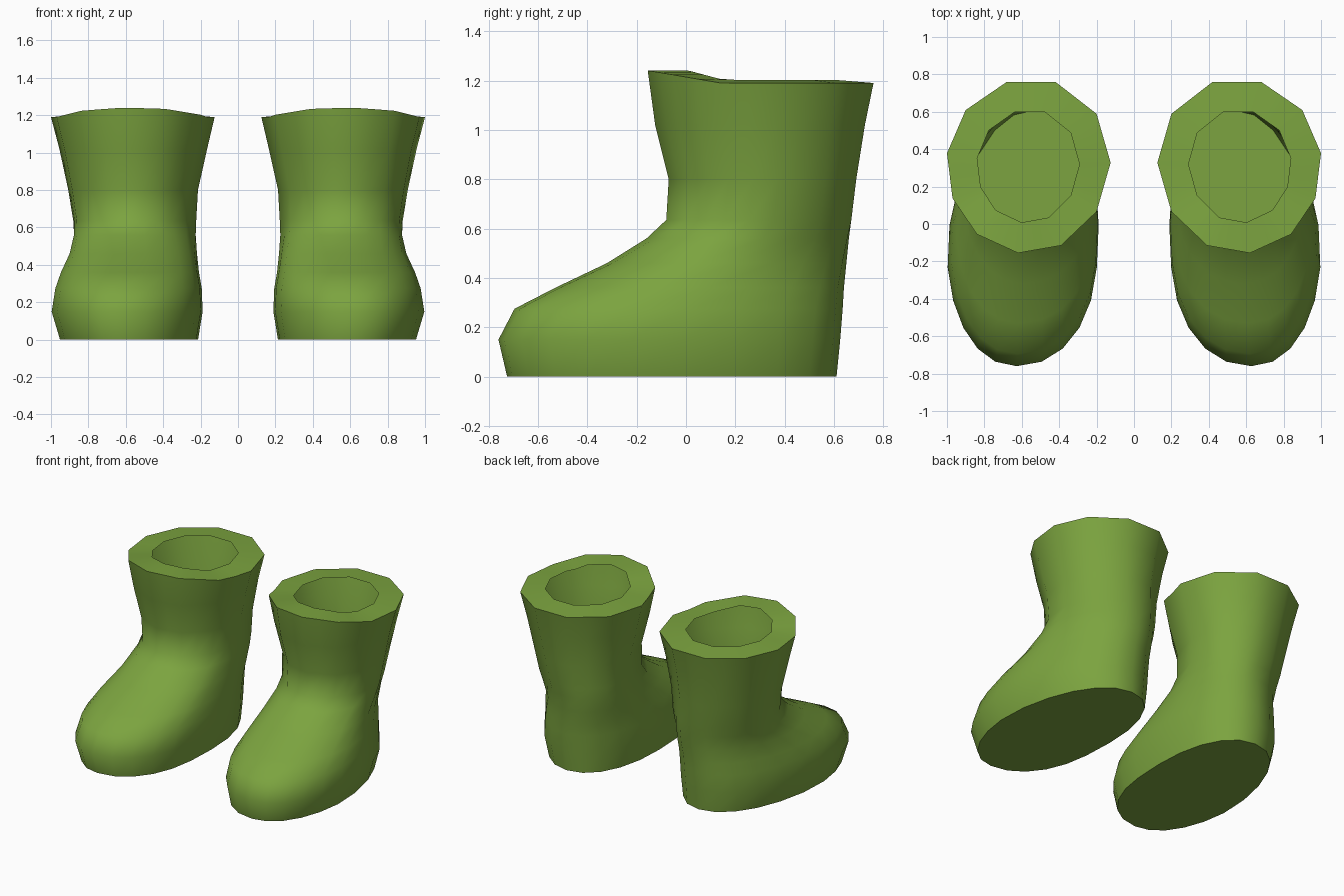
import bpy, bmesh, math

if "Cube" in bpy.data.objects:
    bpy.data.objects.remove(bpy.data.objects["Cube"])

green = bpy.data.materials.new("boot green")
green.diffuse_color = (0.2, 0.37, 0.05, 1)
green.use_nodes = True
green.node_tree.nodes["Principled BSDF"].inputs["Base Color"].default_value = green.diffuse_color

# Eleven-sided cuff outline of the right-hand boot, starting at the front
RIM = [(.62, -.15), (.84, -.05), (.97, .14), (1.0, .38), (.90, .61), (.68, .76),
       (.42, .76), (.20, .59), (.125, .33), (.20, .07), (.39, -.11)]
N = 2 * len(RIM)

# Horizontal sections: z, y front, y back, y of widest, x inner, x outer, cuff blend
SECTIONS = [
    (0.00, -.725, .61, -.12, .22, .955, 0),
    (0.15, -.76, .625, -.13, .195, 1.0, 0),
    (0.275, -.695, .635, -.11, .20, .98, 0),
    (0.36, -.53, .64, -.02, .215, .95, 0),
    (0.46, -.32, .65, .10, .225, .905, .2),
    (0.56, -.16, .66, .24, .23, .885, .6),
    (0.635, -.08, .67, .30, .225, .885, 1),
    (0.80, -.07, .69, .305, .215, .91, 1),
    (1.02, -.125, .725, .305, .165, .955, 1),
    (1.19, -.155, .76, .305, .125, 1.0, 1),
]


def cuff_unit(i):
    """Corner or edge midpoint of the cuff outline, scaled to -1..1."""
    a, b = RIM[i // 2], RIM[((i + 1) // 2) % len(RIM)]
    return ((a[0] + b[0]) / 2 - .5625) / .4375, ((a[1] + b[1]) / 2 - .305) / .455


def foot_unit(i):
    """Rounded foot outline, a little squarer than an ellipse."""
    t = 2 * math.pi * i / N
    s, c = math.sin(t), -math.cos(t)
    return math.copysign(abs(s) ** .93, s), math.copysign(abs(c) ** .93, c)


def section(z, yf, yb, yw, xi, xo, blend):
    cx, hw = (xi + xo) / 2, (xo - xi) / 2
    pts = []
    for i in range(N):
        fu, fv = foot_unit(i)
        cu, cv = cuff_unit(i)
        fy = yw + fv * ((yb - yw) if fv > 0 else (yw - yf))
        # the toe points slightly outwards, the heel sits further inwards
        fx = cx + hw * fu - (.06 * fv if fv > 0 else .03 * fv * (1 - abs(fu)))
        px, py = cx + hw * cu, (yf + yb) / 2 + (yb - yf) / 2 * cv
        if z < 1:
            px -= .03 * max(0, cv) * (1 - z) / .4
        # the cuff rises towards the shin
        lift = .05 * max(0, min(1, (.14 - py) / .29)) if z > 1.1 else 0
        pts.append((fx + (px - fx) * blend, fy + (py - fy) * blend, z + lift))
    return pts


def make_boot(name, side):
    bm = bmesh.new()
    rings = [section(*s) for s in SECTIONS]
    # flat cuff lip around the open top
    rings.append([(.565 + (x - .5625) * .625, .305 + (y - .305) * .645, max(z, 1.203))
                  for x, y, z in rings[-1]])
    loops = [[bm.verts.new((side * x, y, z)) for x, y, z in r] for r in rings]
    for a, b in zip(loops, loops[1:]):
        for i in range(N):
            j = (i + 1) % N
            quad = (a[i], a[j], b[j], b[i])
            bm.faces.new(quad if side > 0 else quad[::-1])
    bm.faces.new(loops[0][::-1] if side > 0 else loops[0])      # sole
    mesh = bpy.data.meshes.new(name)
    bm.to_mesh(mesh)
    bm.free()
    mesh.materials.append(green)
    ob = bpy.data.objects.new(name, mesh)
    bpy.context.collection.objects.link(ob)
    bpy.ops.object.select_all(action='DESELECT')
    ob.select_set(True)
    bpy.context.view_layer.objects.active = ob
    bpy.ops.object.shade_smooth_by_angle(angle=math.radians(50))


make_boot("right_boot", 1)
make_boot("left_boot", -1)
